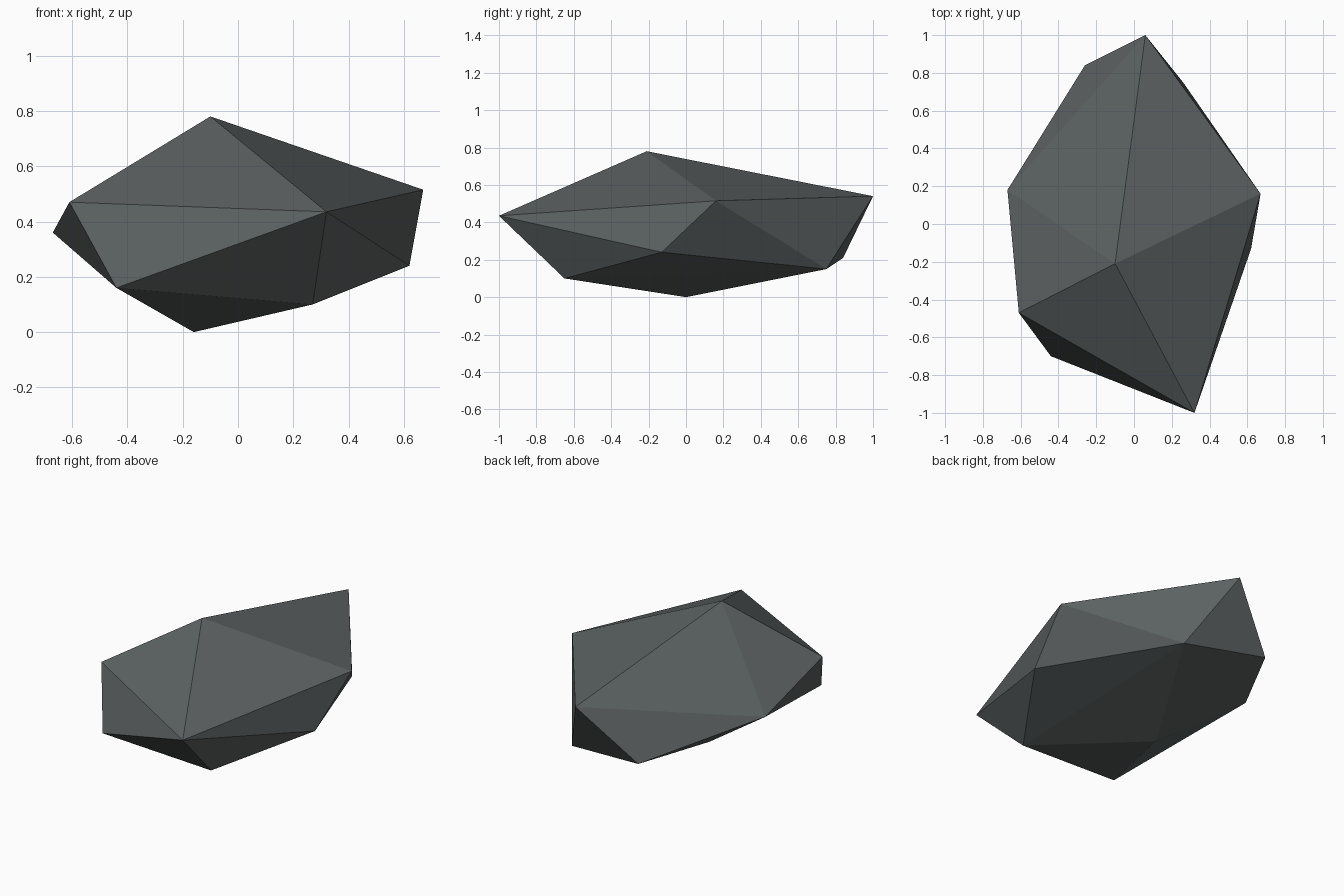
import bpy, bmesh

if "Cube" in bpy.data.objects:
    bpy.data.objects.remove(bpy.data.objects["Cube"])

# Corner points of the faceted boulder: peak, upper ring, lower ring, foot
peak = [(-0.10, -0.21, 0.78)]
upper_ring = [(0.06, 1.0, 0.54), (0.67, 0.16, 0.515), (0.32, -1.0, 0.435),
              (-0.61, -0.47, 0.47), (-0.67, 0.18, 0.36)]
lower_ring = [(-0.26, 0.84, 0.21), (0.26, 0.75, 0.15), (0.62, -0.13, 0.24),
              (0.27, -0.65, 0.10), (-0.44, -0.70, 0.16)]
foot = [(-0.16, 0.0, 0.0)]

# Wrap the corners in a convex shell of flat facets
bm = bmesh.new()
for point in peak + upper_ring + lower_ring + foot:
    bm.verts.new(point)
bmesh.ops.convex_hull(bm, input=bm.verts[:])
bmesh.ops.recalc_face_normals(bm, faces=bm.faces[:])
mesh = bpy.data.meshes.new("rock")
bm.to_mesh(mesh)
bm.free()

# Single dark stone colour
stone = bpy.data.materials.new("dark grey stone")
stone.diffuse_color = (0.105, 0.119, 0.119, 1)
stone.use_nodes = True
stone.node_tree.nodes["Principled BSDF"].inputs["Base Color"].default_value = stone.diffuse_color
mesh.materials.append(stone)

rock = bpy.data.objects.new("rock", mesh)
bpy.context.collection.objects.link(rock)
